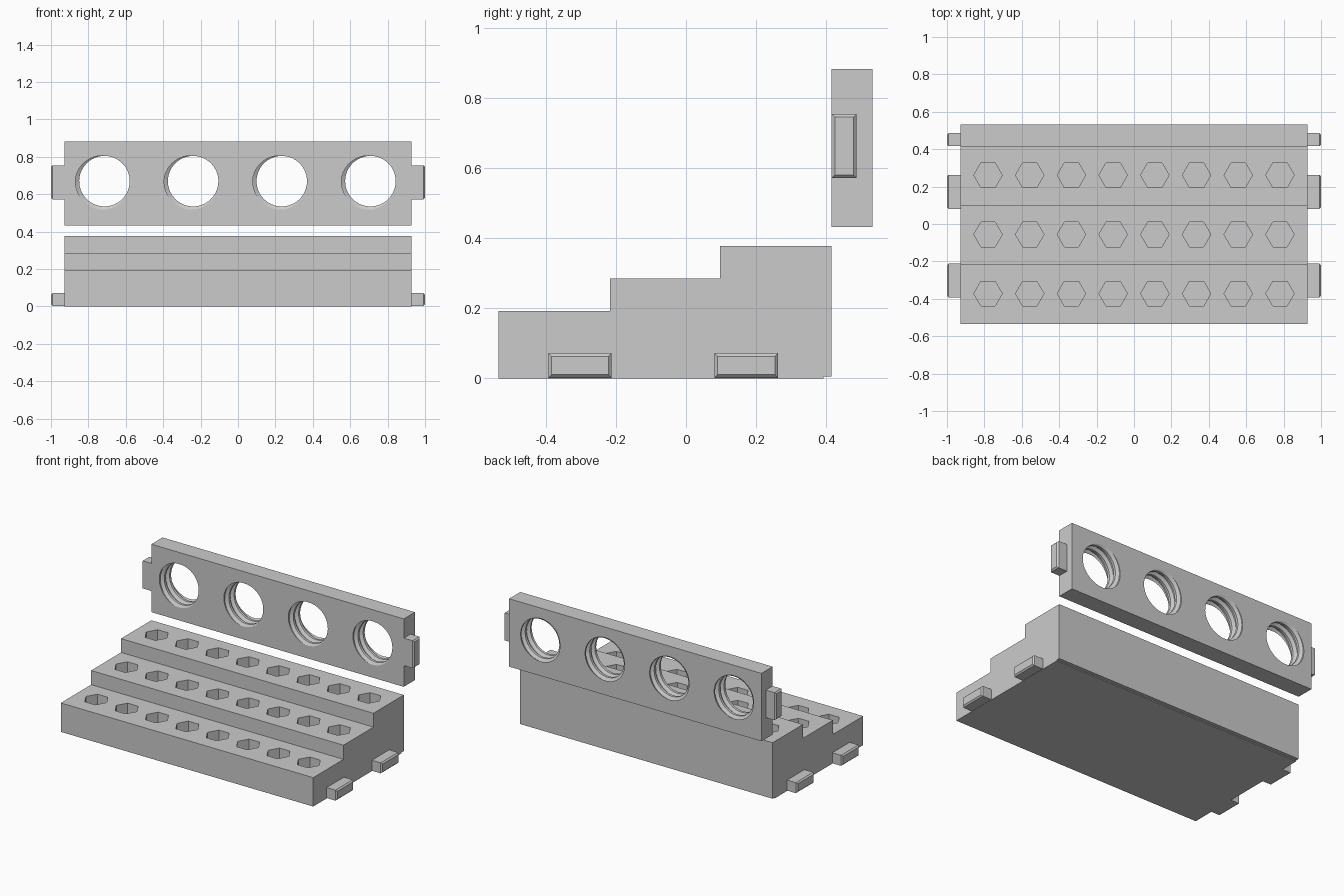
import bpy, bmesh
from math import sin, cos, pi, radians

if "Cube" in bpy.data.objects:
    bpy.data.objects.remove(bpy.data.objects["Cube"], do_unlink=True)

grey = bpy.data.materials.new("plain_grey")
grey.use_nodes = True
colour = (0.6, 0.6, 0.6, 1)
grey.diffuse_color = colour
grey.node_tree.nodes["Principled BSDF"].inputs["Base Color"].default_value = colour

HALF = 0.927                      # half width of the body
PANEL_FRONT, PANEL_BACK = 0.415, 0.532


def make_object(name, bm):
    bmesh.ops.recalc_face_normals(bm, faces=bm.faces)
    mesh = bpy.data.meshes.new(name)
    bm.to_mesh(mesh)
    bm.free()
    mesh.materials.append(grey)
    obj = bpy.data.objects.new(name, mesh)
    bpy.context.collection.objects.link(obj)
    return obj


def prism(bm, outline, shift):
    """Extrude a closed outline of 3D points along shift."""
    face = bm.faces.new([bm.verts.new(p) for p in outline])
    moved = bmesh.ops.extrude_face_region(bm, geom=[face])["geom"]
    bmesh.ops.translate(bm, vec=shift, verts=[g for g in moved if isinstance(g, bmesh.types.BMVert)])


def cut(target, cutter):
    mod = target.modifiers.new("cut", 'BOOLEAN')
    mod.operation, mod.solver, mod.object = 'DIFFERENCE', 'EXACT', cutter
    bpy.ops.object.select_all(action='DESELECT')
    bpy.context.view_layer.objects.active = target
    target.select_set(True)
    bpy.ops.object.modifier_apply(modifier=mod.name)
    bpy.data.objects.remove(cutter, do_unlink=True)


# Stepped base, with a small relief along its lower back edge
profile = [(-0.535, 0), (-0.535, 0.192), (-0.217, 0.192), (-0.217, 0.286), (0.097, 0.286),
           (0.097, 0.378), (0.415, 0.378), (0.415, 0.006), (0.392, 0.006), (0.392, 0)]
bm = bmesh.new()
prism(bm, [(-HALF, y, z) for y, z in profile], (2 * HALF, 0, 0))
base = make_object("stepped_base", bm)

# Hexagonal sockets, eight on each step
bm = bmesh.new()
for y, top in ((-0.372, 0.192), (-0.056, 0.286), (0.261, 0.378)):
    for i in range(8):
        x = (i - 3.5) * 0.223
        hexagon = [(x + 0.076 * cos(k * pi / 3), y + 0.076 * sin(k * pi / 3), top - 0.15)
                   for k in range(6)]
        prism(bm, hexagon, (0, 0, 0.25))
cut(base, make_object("socket_cutter", bm))

# Back panel
bm = bmesh.new()
prism(bm, [(-HALF, PANEL_FRONT, 0.432), (HALF, PANEL_FRONT, 0.432),
           (HALF, PANEL_FRONT, 0.883), (-HALF, PANEL_FRONT, 0.883)],
      (0, PANEL_BACK - PANEL_FRONT, 0))
panel = make_object("back_panel", bm)


def threaded_bore(bm, cx, cz, pitch=0.055, steps=48, turns=6):
    """Closed helical plug: crest and root rows climb one pitch per turn."""
    crest, root = 0.135, 0.155
    section = [(-0.35, crest), (-0.12, root), (0.12, root), (0.35, crest)]
    rows = [(turn + p, r) for turn in range(-2, turns - 1) for p, r in section]
    n = len(section)
    grid = []
    for i in range(steps):
        a = radians(215) - 2 * pi * i / steps
        grid.append([bm.verts.new((cx + r * cos(a), PANEL_FRONT + pitch * (t + i / steps), cz + r * sin(a)))
                     for t, r in rows])
    # The last column joins the first one, one pitch further along
    for i in range(steps):
        here = grid[i]
        after = grid[i + 1] if i + 1 < steps else grid[0][n:]
        for j in range(len(after) - 1):
            bm.faces.new((here[j], here[j + 1], after[j + 1], after[j]))
    # The seam needs one more partial column at the far end
    end = [bm.verts.new((grid[0][-1].co.x + (r - crest) * cos(radians(215)),
                         PANEL_FRONT + pitch * (t + 1),
                         cz + r * sin(radians(215)))) for t, r in rows[-n:]]
    last, tail = grid[-1], [grid[0][-1]] + end
    for j in range(n):
        k = len(rows) - n - 1 + j
        bm.faces.new((last[k], last[k + 1], tail[j + 1], tail[j]))
    # Fan caps
    near = [c[0] for c in grid] + grid[0][n:0:-1]
    far = [c[-1] for c in grid] + end[::-1]
    for ring, y in ((near, PANEL_FRONT - 2 * pitch), (far, PANEL_FRONT + turns * pitch)):
        hub = bm.verts.new((cx, y, cz))
        for u, v in zip(ring, ring[1:] + ring[:1]):
            bm.faces.new((hub, u, v))


# Four threaded round holes through the panel
for i in range(4):
    bm = bmesh.new()
    threaded_bore(bm, (i - 1.5) * 0.474 - 0.003, 0.67)
    cut(panel, make_object("bore_cutter", bm))
bpy.ops.object.shade_smooth_by_angle(angle=radians(25))


def tab(name, side, y0, y1, z0, z1, chamfer=0.009):
    """Side peg with a chamfered outer end."""
    bm = bmesh.new()
    inner, outer = side * (HALF - 0.01), side * 1.0
    prism(bm, [(inner, y0, z0), (inner, y1, z0), (inner, y1, z1), (inner, y0, z1)],
          (outer - inner, 0, 0))
    rim = [e for e in bm.edges if all(abs(v.co.x - outer) < 1e-4 for v in e.verts)]
    bmesh.ops.bevel(bm, geom=rim, offset=chamfer, segments=1, affect='EDGES')
    make_object(name, bm)


# Side tabs on the base and the panel
for side, word in ((1, "left"), (-1, "right")):
    tab(word + "_front_tab", side, -0.393, -0.212, 0.002, 0.072)
    tab(word + "_rear_tab", side, 0.081, 0.263, 0.002, 0.072)
    tab(word + "_panel_tab", side, PANEL_FRONT + 0.001, 0.487, 0.572, 0.755)
